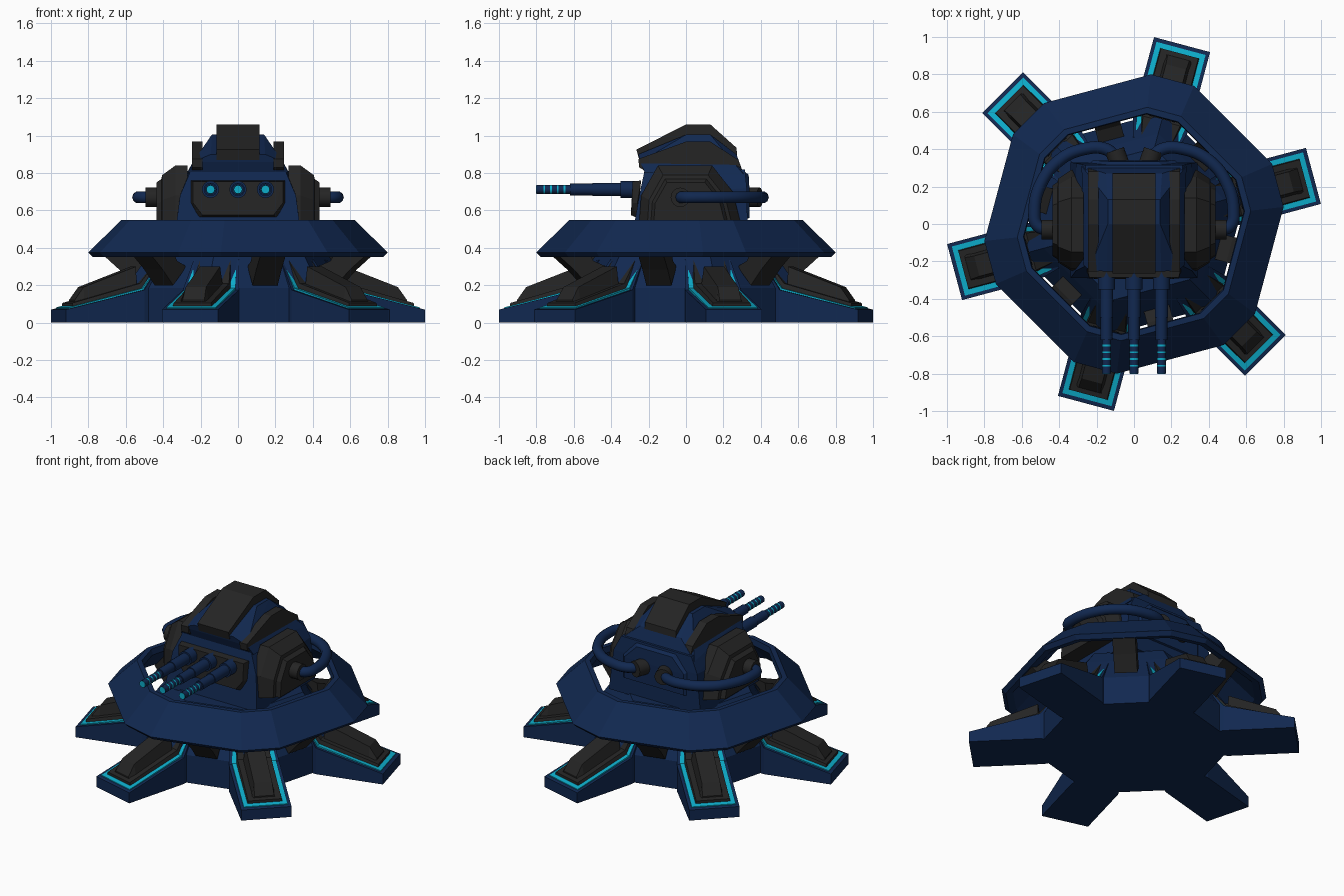
import bpy, bmesh
from math import radians, cos, sin, pi
from mathutils import Matrix, Vector

cube = bpy.data.objects.get("Cube")
if cube:
    bpy.data.objects.remove(cube, do_unlink=True)


def material(name, rgb):
    m = bpy.data.materials.new(name)
    m.use_nodes = True
    m.diffuse_color = (*rgb, 1)
    m.node_tree.nodes["Principled BSDF"].inputs["Base Color"].default_value = (*rgb, 1)
    return m


NAVY = material("navy_armour", (0.0055, 0.021, 0.08))
GREY = material("charcoal_plate", (0.018, 0.018, 0.018))
CYAN = material("cyan_glow", (0.004, 0.42, 0.6))


def finish(name, bm, mat, matrix=None, smooth=False):
    bmesh.ops.recalc_face_normals(bm, faces=bm.faces)
    mesh = bpy.data.meshes.new(name)
    bm.to_mesh(mesh)
    bm.free()
    mesh.materials.append(mat)
    ob = bpy.data.objects.new(name, mesh)
    bpy.context.collection.objects.link(ob)
    if matrix:
        mesh.transform(matrix)
    if smooth:
        bpy.ops.object.select_all(action="DESELECT")
        ob.select_set(True)
        bpy.context.view_layer.objects.active = ob
        bpy.ops.object.shade_smooth_by_angle(angle=radians(40))
    return ob


def bridge(name, loops, mat, matrix=None, closed=False):
    """Skin equal-length loops of points; cap the ends unless closed."""
    bm = bmesh.new()
    rows = [[bm.verts.new(p) for p in loop] for loop in loops]
    n = len(rows[0])
    pairs = list(zip(rows, rows[1:])) + ([(rows[-1], rows[0])] if closed else [])
    for a, b in pairs:
        for i in range(n):
            j = (i + 1) % n
            bm.faces.new((a[i], a[j], b[j], b[i]))
    if not closed:
        bm.faces.new(rows[0])
        bm.faces.new(rows[-1])
    return finish(name, bm, mat, matrix)


def hull(name, points, mat):
    """Convex block from points mirrored across x."""
    bm = bmesh.new()
    for x, y, z in points:
        for s in (-1, 1):
            bm.verts.new((s * x, y, z))
    bmesh.ops.convex_hull(bm, input=bm.verts)
    bmesh.ops.dissolve_limit(bm, angle_limit=radians(1), verts=bm.verts, edges=bm.edges)
    return finish(name, bm, mat)


def prism(name, profile, x0, x1, mat, matrix=None):
    return bridge(name, [[(x, y, z) for y, z in profile] for x in (x0, x1)], mat, matrix)


def leg_loft(name, stations, mat, turn, taper=1.0):
    """Stations are (radius, half width, bottom, top)."""
    loops = [[(r, -w, b), (r, w, b), (r, w * taper, t), (r, -w * taper, t)]
             for r, w, b, t in stations]
    return bridge(name, loops, mat, turn)


def rod(name, start, axis, length, radius, mat, sides=16):
    bm = bmesh.new()
    bmesh.ops.create_cone(bm, cap_ends=True, segments=sides, radius1=radius,
                          radius2=radius, depth=length)
    d = Vector(axis).normalized()
    m = Matrix.Translation(Vector(start) + d * length / 2) @ d.to_track_quat("Z", "Y").to_matrix().to_4x4()
    return finish(name, bm, mat, m, smooth=True)


def ring(r, z, angles):
    return [(r * cos(radians(a)), r * sin(radians(a)), z) for a in angles]


LEGS = [15 + 60 * k for k in range(6)]

# Central hub: hexagon with its corners under the legs
bridge("hub", [ring(r, z, LEGS) for r, z in
               ((0.62, 0), (0.62, 0.185), (0.5, 0.36), (0.42, 0.46))], NAVY)

# Sloped armour skirt, long sides between legs and short sides over them
corners = [a + d for a in LEGS for d in (-8.5, 8.5)]
bridge("armour_skirt", [ring(r, z, corners) for r, z in
                        ((0.805, 0.375), (0.78, 0.35), (0.735, 0.36),
                         (0.59, 0.51), (0.595, 0.55), (0.628, 0.55))], NAVY, closed=True)

# Six legs with glowing trim, plating and a strut that carries the skirt
for i, a in enumerate(LEGS):
    turn = Matrix.Rotation(radians(a), 4, "Z")
    leg_loft(f"leg_{i}", [(0.36, 0.11, 0, 0.36), (0.45, 0.125, 0, 0.335),
                          (0.56, 0.155, 0, 0.175), (0.993, 0.155, 0, 0.07)], NAVY, turn)
    leg_loft(f"leg_trim_{i}", [(0.43, 0.108, 0.3, 0.352), (0.565, 0.136, 0.15, 0.184),
                               (0.972, 0.136, 0.05, 0.081)], CYAN, turn)
    leg_loft(f"leg_plate_{i}", [(0.44, 0.09, 0.3, 0.37), (0.57, 0.117, 0.15, 0.21),
                                (0.945, 0.117, 0.05, 0.105)], GREY, turn, 0.88)
    leg_loft(f"leg_spine_{i}", [(0.58, 0.075, 0.17, 0.3), (0.87, 0.075, 0.1, 0.19),
                                (0.92, 0.08, 0.09, 0.12)], GREY, turn, 0.75)
    prism(f"leg_strut_{i}", [(0.46, 0.3), (0.56, 0.2), (0.64, 0.285), (0.72, 0.355),
                             (0.66, 0.43), (0.58, 0.41), (0.53, 0.33)], -0.07, 0.07, GREY, turn)

# Turret lower body and raised roof shell
hull("turret_body", [(0.34, -0.29, 0.45), (0.34, 0.33, 0.45), (0.31, -0.25, 0.68),
                     (0.31, 0.325, 0.72), (0.25, -0.22, 0.82), (0.26, 0.315, 0.82)], NAVY)
hull("turret_roof", [(0.27, -0.22, 0.8), (0.28, 0.31, 0.79), (0.24, -0.245, 0.86),
                     (0.145, -0.255, 0.9), (0.14, 0, 1.005), (0.14, 0.13, 1.005),
                     (0.15, 0.27, 0.9), (0.24, 0.29, 0.83)], NAVY)
hull("turret_back_plate", [(0.22, 0.34, 0.56), (0.22, 0.34, 0.7), (0.13, 0.335, 0.79),
                           (0.25, 0.31, 0.55), (0.25, 0.31, 0.72), (0.16, 0.3, 0.82)], NAVY)

# Centre roof plate
prism("roof_plate", [(-0.265, 0.925), (0, 1.06), (0.13, 1.06), (0.27, 0.935),
                     (0.275, 0.87), (0.12, 0.97), (0, 0.97), (-0.25, 0.87)],
      -0.115, 0.115, GREY)

# Gun mantlet with an inset face
hull("gun_mantlet", [(0.25, -0.24, 0.76), (0.25, -0.26, 0.64), (0.21, -0.26, 0.56),
                     (0.24, -0.285, 0.755), (0.24, -0.29, 0.64), (0.19, -0.295, 0.575)], GREY)

pod_inner = [(-0.25, 0.54), (-0.24, 0.68), (-0.15, 0.84), (0.14, 0.84), (0.25, 0.7), (0.29, 0.54)]


def pod_loop(x, k):
    return [(x, 0.01 + (y - 0.01) * k, 0.54 + (z - 0.54) * k) for y, z in pod_inner]


# Parts repeated on both sides
for side, s in (("right", -1), ("left", 1)):
    prism(f"{side}_roof_strip", [(-0.25, 0.83), (-0.255, 0.875), (0, 0.968), (0.13, 0.968),
                                 (0.28, 0.87), (0.305, 0.8), (0.2, 0.8), (-0.2, 0.8)],
          s * 0.19, s * 0.245, GREY)
    bridge(f"{side}_pod", [pod_loop(s * x, k) for x, k in
                           ((0.27, 1), (0.335, 1), (0.405, 0.83), (0.41, 0.76), (0.435, 0.7))], GREY)
    rod(f"{side}_pod_socket", (s * 0.42, -0.03, 0.67), (s, 0, 0), 0.075, 0.052, GREY)
    rod(f"{side}_back_socket", (s * 0.07, 0.3, 0.67), (s * 0.35, 1, 0), 0.1, 0.052, GREY)

    # Hose looping from the pod round to the back
    curve = bpy.data.curves.new(f"{side}_hose", "CURVE")
    curve.dimensions = "3D"
    curve.bevel_depth = 0.033
    curve.bevel_resolution = 3
    curve.use_fill_caps = True
    path = [(0.45, -0.03), (0.515, -0.01), (0.532, 0.07), (0.495, 0.22), (0.4, 0.34),
            (0.27, 0.4), (0.15, 0.4), (0.09, 0.35)]
    sp = curve.splines.new("BEZIER")
    sp.bezier_points.add(len(path) - 1)
    sp.resolution_u = 6
    for p, (x, y) in zip(sp.bezier_points, path):
        p.co = (s * x, y, 0.67)
        p.handle_left_type = p.handle_right_type = "AUTO"
    curve.materials.append(NAVY)
    hose = bpy.data.objects.new(f"{side}_hose", curve)
    bpy.context.collection.objects.link(hose)
    bpy.ops.object.select_all(action="DESELECT")
    hose.select_set(True)
    bpy.context.view_layer.objects.active = hose
    bpy.ops.object.convert(target="MESH")
    bpy.ops.object.shade_smooth_by_angle(angle=radians(50))

# Three stepped barrels with glowing bands and muzzles
FORWARD = (0, -1, 0)
for i, x in enumerate((-0.147, 0, 0.147)):
    for part, y, length, radius, mat in (
            ("sleeve", -0.25, 0.1, 0.046, NAVY), ("barrel", -0.34, 0.16, 0.036, NAVY),
            ("barrel_step", -0.49, 0.13, 0.031, NAVY), ("muzzle", -0.61, 0.19, 0.023, NAVY),
            ("muzzle_glow", -0.795, 0.008, 0.021, CYAN)):
        rod(f"gun_{part}_{i}", (x, y, 0.712), FORWARD, length, radius, mat)
    for k in range(4):
        rod(f"gun_band_{i}_{k}", (x, -0.645 - 0.036 * k, 0.712), FORWARD, 0.009, 0.0245, CYAN)
